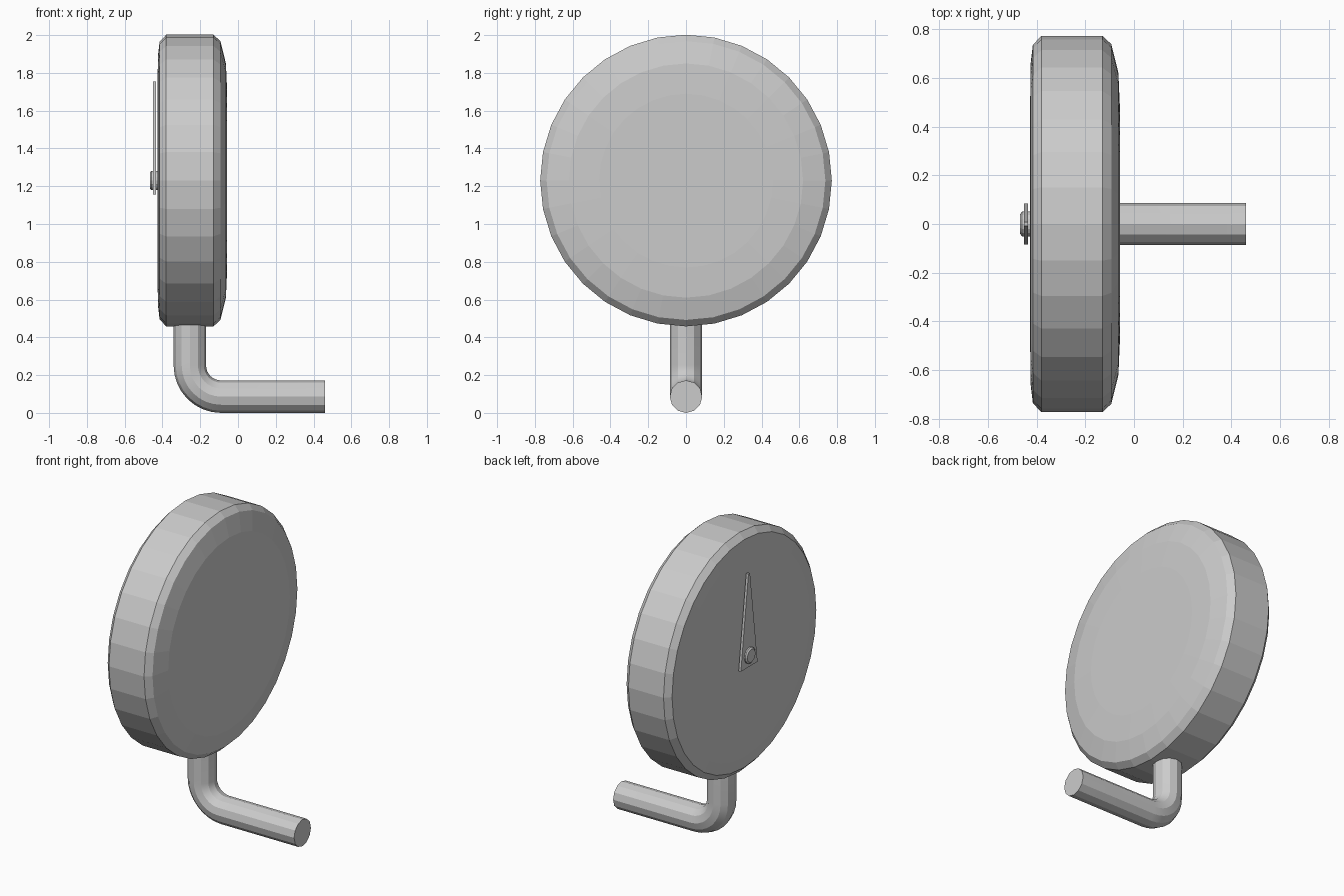
import bpy, bmesh
from math import sin, cos, pi
from mathutils import Vector

if "Cube" in bpy.data.objects:
    bpy.data.objects.remove(bpy.data.objects["Cube"])

ZC = 1.23  # height of the dial axis


def make(name, rings):
    """Skin a list of equal-sized vertex rings and cap both ends."""
    bm = bmesh.new()
    loops = [[bm.verts.new(p) for p in ring] for ring in rings]
    n = len(loops[0])
    for a, b in zip(loops, loops[1:]):
        for i in range(n):
            j = (i + 1) % n
            bm.faces.new((a[i], a[j], b[j], b[i]))
    bm.faces.new(loops[0])
    bm.faces.new(loops[-1])
    bmesh.ops.recalc_face_normals(bm, faces=bm.faces)
    me = bpy.data.meshes.new(name)
    bm.to_mesh(me)
    bm.free()
    ob = bpy.data.objects.new(name, me)
    bpy.context.collection.objects.link(ob)
    return ob


def turned(name, profile, sides):
    """Revolve (x, radius) points about the dial axis."""
    return make(name, [[(x, r * sin(2 * pi * i / sides), ZC + r * cos(2 * pi * i / sides))
                        for i in range(sides)] for x, r in profile])


# Gauge case: flat dial face, chamfered rim, gently domed back
turned("gauge_case", [(-0.426, 0.50), (-0.424, 0.66), (-0.415, 0.735), (-0.38, 0.772),
                      (-0.13, 0.772), (-0.093, 0.738), (-0.064, 0.62), (-0.057, 0.46)], 32)

# Needle hub
turned("needle_hub", [(-0.42, 0.051), (-0.459, 0.051), (-0.467, 0.041)], 16)

# Tapered needle
outline = [(-0.085, 1.155), (0.085, 1.155), (0.008, 1.755), (-0.008, 1.755)]
make("needle", [[(x, y, z) for y, z in outline] for x in (-0.451, -0.435)])

# Bent stem pipe: down from the case, round the elbow, out the back
R, BEND, XB, ZB, SIDES = 0.086, 0.165, -0.09, 0.251, 12
stations = [(XB - BEND, 0.5, 0)]
for k in range(9):
    a = pi / 2 * k / 8
    stations.append((XB - BEND * cos(a), ZB - BEND * sin(a), a))
stations.append((0.46, ZB - BEND, pi / 2))
rings = []
for x, z, a in stations:
    out = Vector((-cos(a), 0, -sin(a)))
    rings.append([Vector((x, 0, z)) + R * (out * cos(2 * pi * i / SIDES)
                  + Vector((0, sin(2 * pi * i / SIDES), 0))) for i in range(SIDES)])
stem = make("stem_pipe", rings)
bpy.context.view_layer.objects.active = stem
stem.select_set(True)
bpy.ops.object.shade_smooth_by_angle(angle=0.45)
